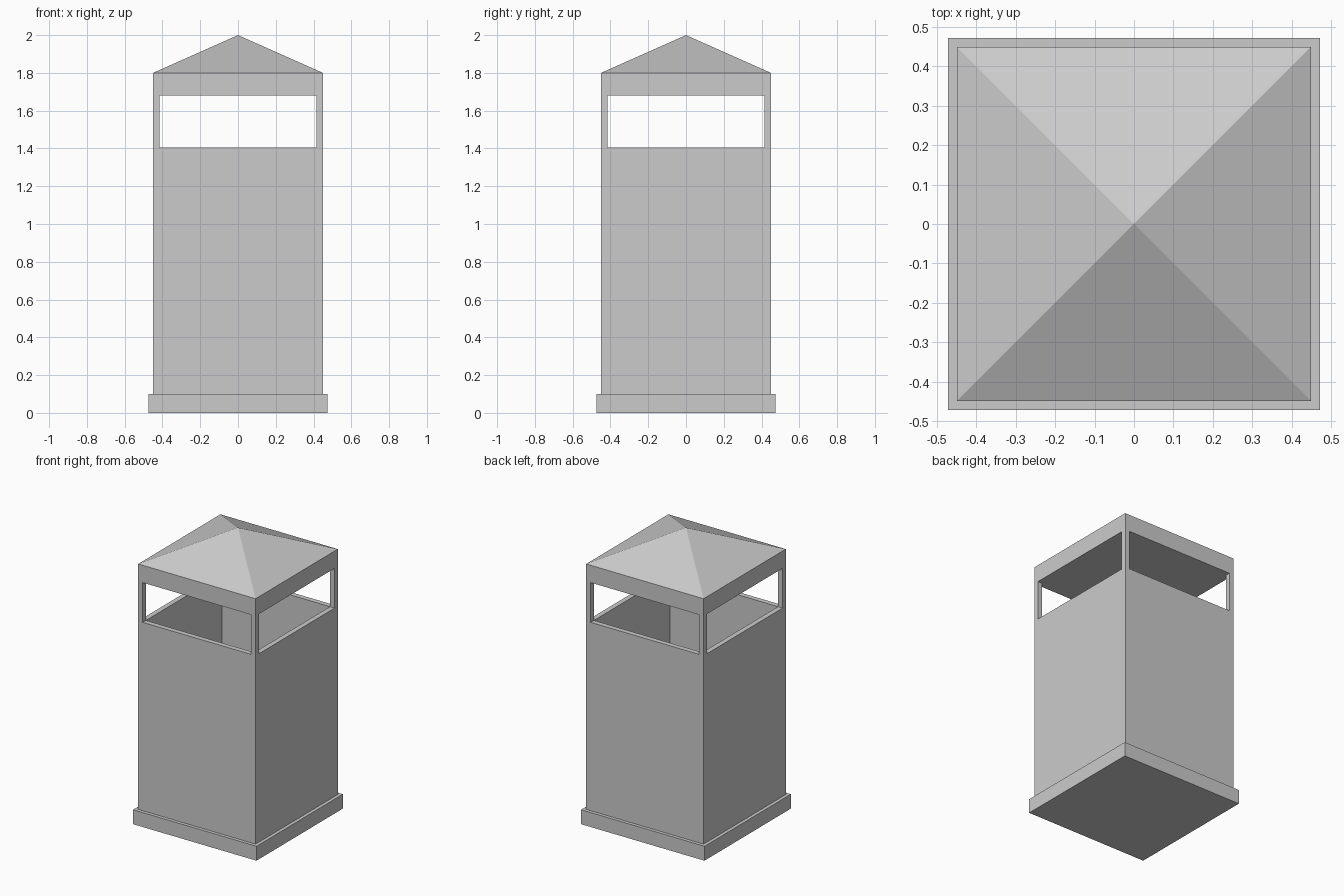
import bpy
import bmesh

cube = bpy.data.objects.get("Cube")
if cube:
    bpy.data.objects.remove(cube, do_unlink=True)

GREY = (0.6, 0.6, 0.6, 1.0)
material = bpy.data.materials.new("plain grey")
material.use_nodes = True
material.diffuse_color = GREY
material.node_tree.nodes["Principled BSDF"].inputs["Base Color"].default_value = GREY

OUTER, INNER, PLINTH = 0.45, 0.415, 0.473
BASE_TOP, SILL, LINTEL, EAVES, PEAK = 0.1, 1.405, 1.68, 1.8, 2.0


def square_loft(name, sections, centre=(0, 0), caps=True):
    """Join square sections, each given as (half width, height)."""
    bm = bmesh.new()
    rings = []
    for half, z in sections:
        rings.append([bm.verts.new((centre[0] + sx * half, centre[1] + sy * half, z))
                      for sx, sy in ((-1, -1), (1, -1), (1, 1), (-1, 1))])
    for low, high in zip(rings, rings[1:]):
        for i in range(4):
            j = (i + 1) % 4
            bm.faces.new((low[i], low[j], high[j], high[i]))
    if caps:
        bm.faces.new(rings[0][::-1])
        if sections[-1][0] > 0:
            bm.faces.new(rings[-1])
    bmesh.ops.remove_doubles(bm, verts=bm.verts, dist=0.0001)
    bmesh.ops.recalc_face_normals(bm, faces=bm.faces)
    mesh = bpy.data.meshes.new(name)
    bm.to_mesh(mesh)
    bm.free()
    mesh.materials.append(material)
    obj = bpy.data.objects.new(name, mesh)
    bpy.context.collection.objects.link(obj)
    return obj


# Wider foot
square_loft("plinth", [(PLINTH, 0), (PLINTH, BASE_TOP)])

# Hollow container with a flat rim
square_loft("bin_body", [(OUTER, BASE_TOP), (OUTER, SILL),
                         (INNER, SILL), (INNER, BASE_TOP + 0.01)])

# Slim corner posts between the four openings
half_post = (OUTER - INNER) / 2
offset = OUTER - half_post
for side, sx in (("right", -1), ("left", 1)):
    for end, sy in (("front", -1), ("back", 1)):
        square_loft(f"{end}_{side}_post", [(half_post, SILL), (half_post, LINTEL)],
                    (sx * offset, sy * offset), caps=False)

# Lintel band and pyramid roof
square_loft("roof", [(OUTER, LINTEL), (OUTER, EAVES), (0, PEAK)])
